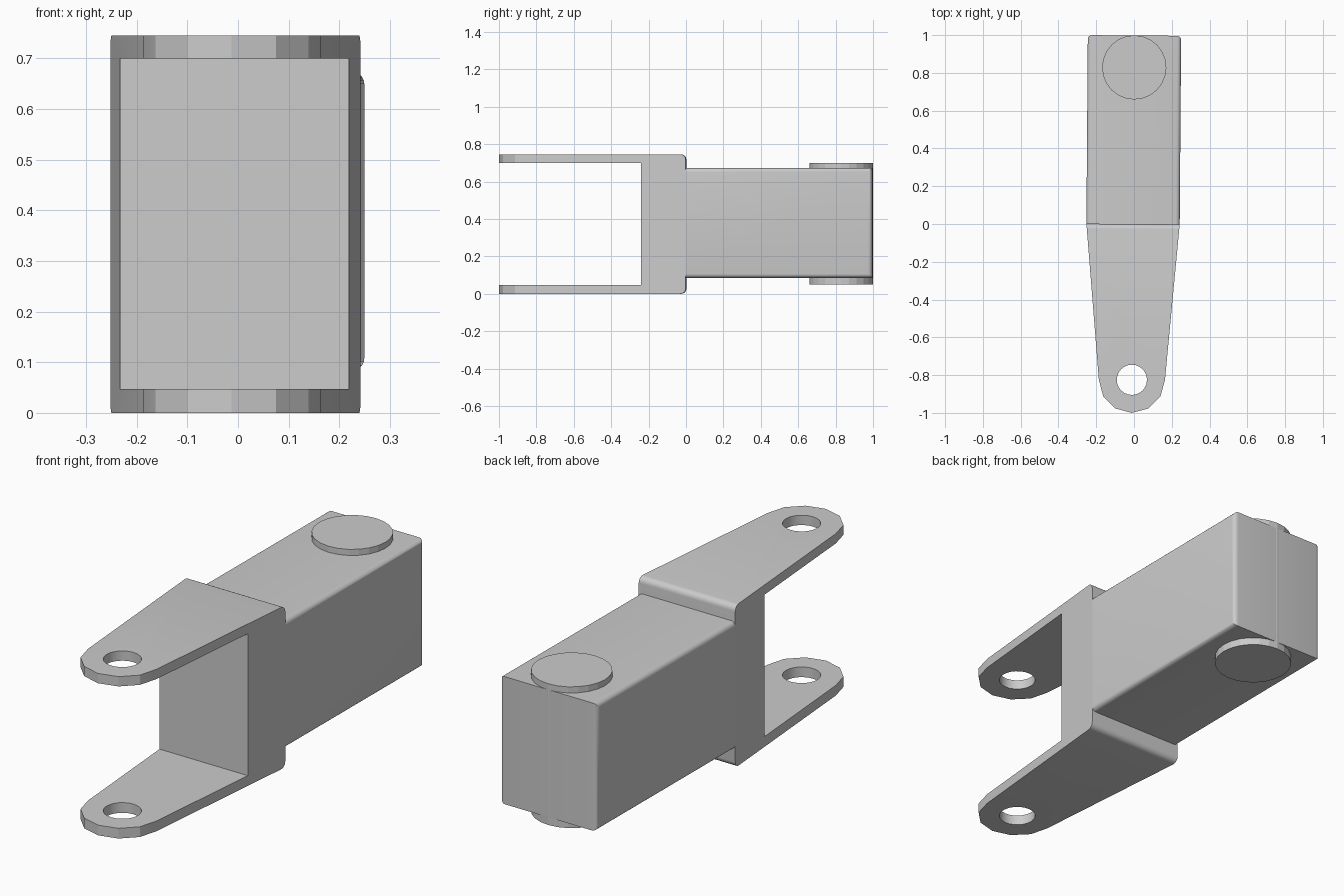
import bpy, bmesh, math

if "Cube" in bpy.data.objects:
    bpy.data.objects.remove(bpy.data.objects["Cube"])

TILT = math.radians(-0.43)   # the whole link sits very slightly turned
SHIFT = -0.005
HEIGHT = 0.745


def finish(name, bm):
    bmesh.ops.recalc_face_normals(bm, faces=bm.faces[:])
    mesh = bpy.data.meshes.new(name)
    bm.to_mesh(mesh)
    bm.free()
    ob = bpy.data.objects.new(name, mesh)
    bpy.context.collection.objects.link(ob)
    ob.rotation_euler.z = TILT
    ob.location.x = SHIFT
    return ob


def prism(points, z0, z1):
    bm = bmesh.new()
    face = bm.faces.new([bm.verts.new((x, y, z0)) for x, y in points])
    top = bmesh.ops.extrude_face_region(bm, geom=[face])["geom"]
    bmesh.ops.translate(bm, vec=(0, 0, z1 - z0),
                        verts=[g for g in top if isinstance(g, bmesh.types.BMVert)])
    return bm


def circle(y, r, n):
    return [(r * math.cos(2 * math.pi * i / n), y + r * math.sin(2 * math.pi * i / n))
            for i in range(n)]


def rect(w, y0, y1):
    return [(-w, y0), (w, y0), (w, y1), (-w, y1)]


def round_edges(bm, test, r):
    edges = [e for e in bm.edges if test(*[v.co for v in e.verts])]
    bmesh.ops.bevel(bm, geom=edges, offset=r, segments=5, profile=0.5, affect='EDGES')


def smooth(ob):
    bpy.ops.object.select_all(action='DESELECT')
    ob.select_set(True)
    bpy.context.view_layer.objects.active = ob
    bpy.ops.object.shade_smooth_by_angle(angle=math.radians(25))


def cut(ob, cutter):
    mod = ob.modifiers.new("cut", 'BOOLEAN')
    mod.operation = 'DIFFERENCE'
    mod.solver = 'EXACT'
    mod.object = cutter
    bpy.context.view_layer.objects.active = ob
    bpy.ops.object.modifier_apply(modifier=mod.name)
    bpy.data.objects.remove(cutter)


# Fork: tapered plan with a faceted round tip and rounded rear edges
tip = [(0.175 * math.cos(a), -0.825 - 0.175 * math.sin(a))
       for a in [math.pi * i / 6 for i in range(7)]]
bm = prism([(0.247, 0)] + tip + [(-0.247, 0)], 0, HEIGHT)
round_edges(bm, lambda a, b: abs(a.y) + abs(b.y) < 1e-5 and abs(a.z - b.z) < 1e-5, 0.027)
fork = finish("fork", bm)

# Slot between the arms, then the hinge hole through both
cut(fork, finish("slot_cutter", prism(rect(0.5, -1.3, -0.24), 0.047, 0.70)))
cut(fork, finish("hole_cutter", prism(circle(-0.825, 0.08, 24), -0.1, 0.9)))
smooth(fork)

# Link body: long edges and rear upright edges rounded
bm = prism(rect(0.247, 0, 0.998), 0.085, 0.672)
round_edges(bm, lambda a, b: abs(a.y - b.y) > 0.5
            or (abs(a.z - b.z) > 0.3 and min(a.y, b.y) > 0.5), 0.022)
smooth(finish("link_body", bm))

# Hinge pin protruding above and below the body
pin = finish("hinge_pin", prism(circle(0.829, 0.17, 24), 0.05, 0.70))
